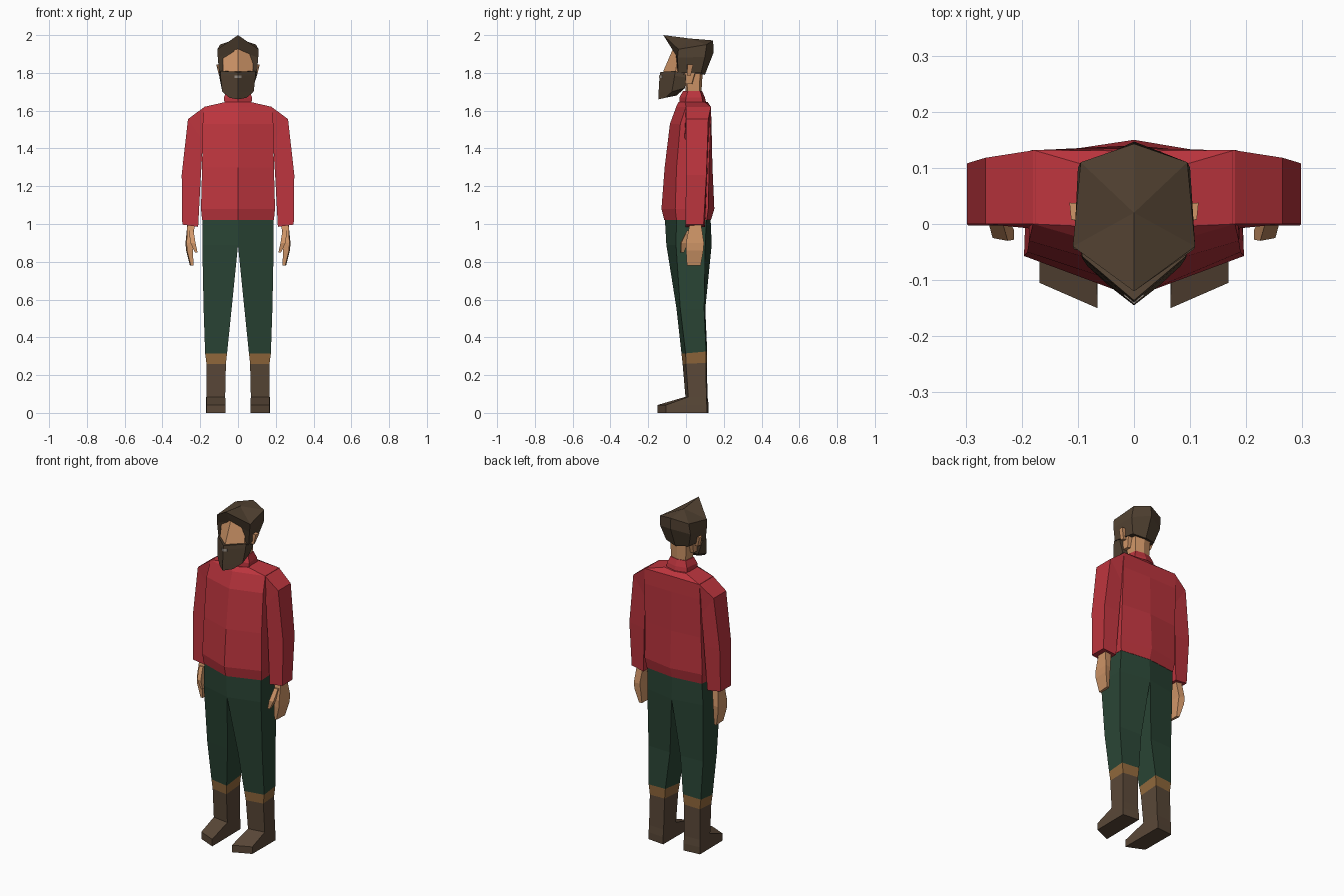
import bpy, bmesh


def srgb(r, g, b):
    return [(c / 255 / 12.92 if c < 11 else ((c / 255 + 0.055) / 1.055) ** 2.4) for c in (r, g, b)] + [1]


def material(name, r, g, b):
    m = bpy.data.materials.new(name)
    m.diffuse_color = srgb(r, g, b)
    return m


RED = material("sweater red", 189, 53, 62)
GREEN = material("trouser green", 42, 69, 53)
HAIR = material("hair brown", 82, 66, 50)
BOOT = material("boot brown", 90, 72, 56)
CUFF = material("cuff tan", 146, 105, 60)
SKIN = material("skin", 208, 150, 104)
TEETH = material("mouth grey", 160, 150, 140)


def loft(name, rings, mat, side=1):
    """Skin closed rings of points; side=-1 mirrors in x."""
    bm = bmesh.new()
    loops = [[bm.verts.new((x * side, y, z)) for x, y, z in r] for r in rings]
    n = len(loops[0])
    for a, b in zip(loops, loops[1:]):
        for i in range(n):
            j = (i + 1) % n
            bm.faces.new((a[i], a[j], b[j], b[i]))
    bm.faces.new(loops[0])
    bm.faces.new(loops[-1])
    bmesh.ops.remove_doubles(bm, verts=bm.verts, dist=1e-5)
    bmesh.ops.recalc_face_normals(bm, faces=bm.faces)
    me = bpy.data.meshes.new(name)
    bm.to_mesh(me)
    bm.free()
    me.materials.append(mat)
    ob = bpy.data.objects.new(name, me)
    bpy.context.collection.objects.link(ob)
    return ob


def sym(half):
    """Complete a half ring (front centre to back centre) by mirroring in x."""
    return half + [(-x, y, z) for x, y, z in reversed(half) if x > 0]


def level(z, *pts):
    return [(x, y, z) for x, y in pts]


# sweater body and collar
loft("sweater_body", [sym(level(*r)) for r in (
    (1.02, (0, -.115), (.19, -.05), (.182, .11), (0, .132)),
    (1.08, (0, -.13), (.196, -.057), (.19, .118), (0, .15)),
    (1.30, (0, -.113), (.19, -.05), (.185, .122), (0, .14)),
    (1.53, (0, -.085), (.187, -.03), (.185, .131), (0, .135)),
    (1.62, (0, -.052), (.18, 0), (.18, .132), (0, .13)),
    (1.645, (0, -.04), (.07, -.005), (.07, .10), (0, .115)))], RED)
loft("collar", [sym(level(*r)) for r in (
    (1.63, (0, -.035), (.07, -.005), (.07, .09), (0, .11)),
    (1.67, (0, -.035), (.075, .0), (.065, .085), (0, .10)),
    (1.705, (0, -.015), (.06, .01), (.05, .075), (0, .085)))], RED)

# neck and face
loft("neck", [sym(level(*r)) for r in (
    (1.67, (0, 0), (.05, .01), (.045, .07), (0, .08)),
    (1.83, (0, -.01), (.06, 0), (.055, .075), (0, .09)))], SKIN)
loft("face", [sym(level(*r)) for r in (
    (1.74, (0, -.12), (.075, -.06), (.07, .03), (0, .04)),
    (1.81, (0, -.12), (.08, -.055), (.08, .05), (0, .06)),
    (1.93, (0, -.068), (.078, -.035), (.078, .06), (0, .08)))], SKIN)

# swept-up hair
loft("hair", [sym(r) for r in (
    [(0, .02, 1.982)] + [(1e-7, .02, 1.982)] * 2 + [(0, .02, 1.982)],
    [(0, -.12, 2.0), (.109, -.04, 1.925), (.095, .11, 1.95), (0, .143, 1.972)],
    [(0, -.066, 1.922), (.107, -.045, 1.88), (.1, .10, 1.885), (0, .147, 1.91)],
    [(0, -.03, 1.85), (.1, -.042, 1.80), (.075, .08, 1.80), (0, .10, 1.79)])], HAIR)

# beard with small mouth plate
loft("beard", [sym(r) for r in (
    [(0, -.136, 1.805), (.092, -.058, 1.81), (.1, 0, 1.79), (0, 0, 1.79)],
    [(0, -.14, 1.785), (.093, -.06, 1.785), (.098, 0, 1.775), (0, 0, 1.775)],
    [(0, -.145, 1.70), (.083, -.075, 1.70), (.075, -.005, 1.72), (0, -.005, 1.72)],
    [(0, -.145, 1.66), (.045, -.11, 1.668), (.055, -.05, 1.69), (0, -.05, 1.68)])], HAIR)
loft("mouth", [sym(level(*r)) for r in (
    (1.772, (0, -.1425), (.018, -.128), (.018, -.122), (0, -.136)),
    (1.787, (0, -.1425), (.018, -.128), (.018, -.122), (0, -.136)))], TEETH)

for s, tag in ((1, "left"), (-1, "right")):
    # ear
    loft("ear_" + tag, [level(*r) for r in (
        (1.785, (.07, .005), (.1, .005), (.095, .025), (.07, .025)),
        (1.845, (.07, .0), (.112, .008), (.115, .038), (.07, .035)))], SKIN, s)

    # sleeve: shoulder, upper arm, elbow, wrist
    loft("sleeve_" + tag, [
        [(.165, -.01, 1.43), (.175, 0, 1.622), (.175, .132, 1.622), (.165, .12, 1.43)],
        [(.185, 0, 1.44), (.265, 0, 1.555), (.265, .118, 1.555), (.185, .118, 1.44)],
        [(.197, 0, 1.25), (.298, 0, 1.26), (.298, .108, 1.26), (.197, .112, 1.25)],
        [(.211, -.003, .985), (.295, -.003, .997), (.293, .093, .997), (.211, .1, .985)]], RED, s)

    # hand and thumb
    loft("hand_" + tag, [level(*r) for r in (
        (1.0, (.228, .02), (.268, .02), (.268, .08), (.228, .08)),
        (.90, (.242, .0), (.272, .0), (.278, .095), (.242, .09)),
        (.86, (.238, .0), (.27, .0), (.275, .092), (.24, .085)),
        (.78, (.236, .005), (.25, .005), (.255, .078), (.238, .075)))], SKIN, s)
    loft("thumb_" + tag, [level(*r) for r in (
        (.965, (.235, .005), (.26, .005), (.26, .035), (.235, .035)),
        (.90, (.225, -.03), (.252, -.025), (.25, .01), (.225, .01)),
        (.85, (.214, -.028), (.228, -.026), (.228, -.01), (.214, -.01)))], SKIN, s)

    # trouser leg
    loft("trouser_leg_" + tag, [level(*r) for r in (
        (1.03, (0, -.112), (.187, -.05), (.18, .108), (0, .13)),
        (.89, (0, -.104), (.189, -.053), (.184, .102), (0, .136)),
        (.55, (.034, -.05), (.182, -.03), (.18, .096), (.034, .102)))] + [
        [(.058, -.024, .315), (.174, -.002, .315), (.172, .106, .325), (.058, .112, .33)]], GREEN, s)

    # boot cuff
    loft("boot_cuff_" + tag, [
        [(.058, -.024, .315), (.174, -.002, .315), (.172, .106, .325), (.058, .112, .33)],
        [(.064, -.018, .26), (.167, .0, .26), (.165, .105, .265), (.064, .11, .27)]], CUFF, s)

    # boot shaft and foot
    loft("boot_" + tag, [
        [(.064, -.018, .26), (.167, .0, .26), (.165, .105, .265), (.064, .11, .27)],
        level(.085, (.068, -.003), (.168, .012), (.168, .108), (.068, .114)),
        level(.042, (.065, -.15), (.168, -.105), (.17, .11), (.067, .12)),
        level(0, (.065, -.15), (.168, -.105), (.17, .11), (.067, .12))], BOOT, s)
